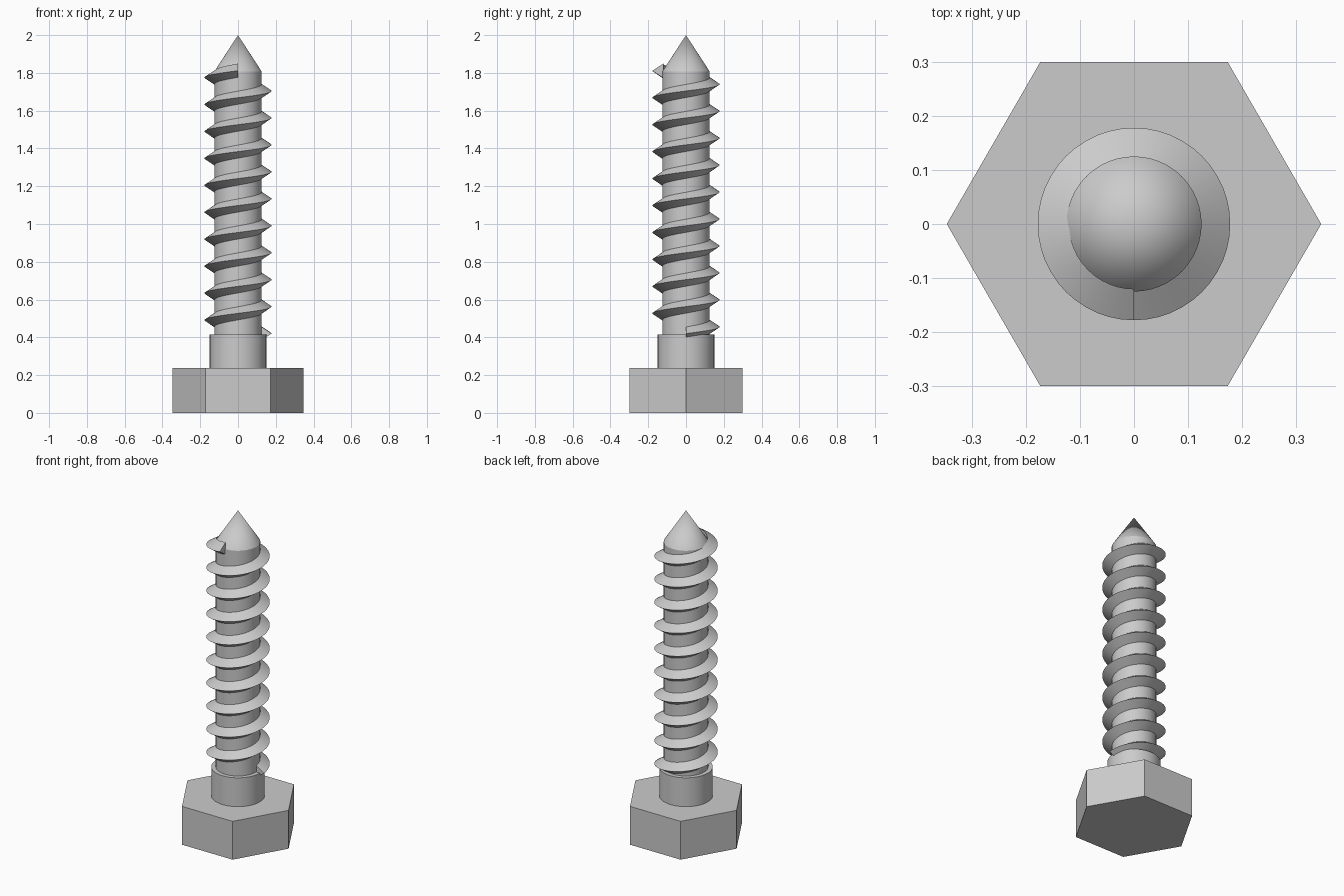
import bpy, bmesh, math
from mathutils import Matrix, Vector

cube = bpy.data.objects.get("Cube")
if cube:
    bpy.data.objects.remove(cube, do_unlink=True)

steel = bpy.data.materials.new("grey steel")
steel.use_nodes = True
GREY = (0.6, 0.6, 0.6, 1)
steel.diffuse_color = GREY
steel.node_tree.nodes["Principled BSDF"].inputs["Base Color"].default_value = GREY


def finish(name, bm, smooth=True):
    bmesh.ops.recalc_face_normals(bm, faces=bm.faces)
    mesh = bpy.data.meshes.new(name)
    bm.to_mesh(mesh)
    bm.free()
    mesh.materials.append(steel)
    obj = bpy.data.objects.new(name, mesh)
    bpy.context.collection.objects.link(obj)
    if smooth:
        bpy.ops.object.select_all(action='DESELECT')
        obj.select_set(True)
        bpy.context.view_layer.objects.active = obj
        bpy.ops.object.shade_smooth_by_angle(angle=math.radians(30))
    return obj


def drum(name, r_low, r_top, z0, z1, sides, turn=0, smooth=True):
    bm = bmesh.new()
    place = Matrix.Translation((0, 0, (z0 + z1) / 2)) @ Matrix.Rotation(turn, 4, 'Z')
    bmesh.ops.create_cone(bm, cap_ends=True, segments=sides, radius1=r_low,
                          radius2=r_top, depth=z1 - z0, matrix=place)
    bmesh.ops.remove_doubles(bm, verts=bm.verts, dist=1e-5)
    return finish(name, bm, smooth)


# Hexagonal head with corners on the x axis
head = drum("hex_head", 0.3464, 0.3464, 0, 0.237, 6, math.pi / 6, False)
corner = max(v.co.x for v in head.data.vertices)
if corner < 0.34:
    head.data.transform(Matrix.Rotation(math.pi / 6, 4, 'Z'))

# Collar, core and pointed tip
SIDES = 48
CORE = 0.125
drum("collar", 0.15, 0.15, 0.237, 0.415, SIDES)
drum("core", CORE, CORE, 0.415, 1.808, SIDES)
drum("tip", CORE, 0, 1.808, 2.0, SIDES)

# Right-handed thread: a triangular section swept along a helix
PITCH, TURNS, START = 0.1427, 9.75, 0.42
section = [(CORE - 0.005, -0.038), (0.178, 0), (CORE - 0.005, 0.038)]
bm = bmesh.new()
previous = None
steps = int(TURNS * SIDES)
for i in range(steps + 1):
    angle = math.tau * i / SIDES
    rise = START + PITCH * i / SIDES
    ring = [bm.verts.new(Vector((r * math.cos(angle), r * math.sin(angle), rise + dz)))
            for r, dz in section]
    if previous:
        for k in range(3):
            n = (k + 1) % 3
            bm.faces.new((previous[k], previous[n], ring[n], ring[k]))
    if i in (0, steps):
        bm.faces.new(ring)
    previous = ring
finish("thread", bm)
